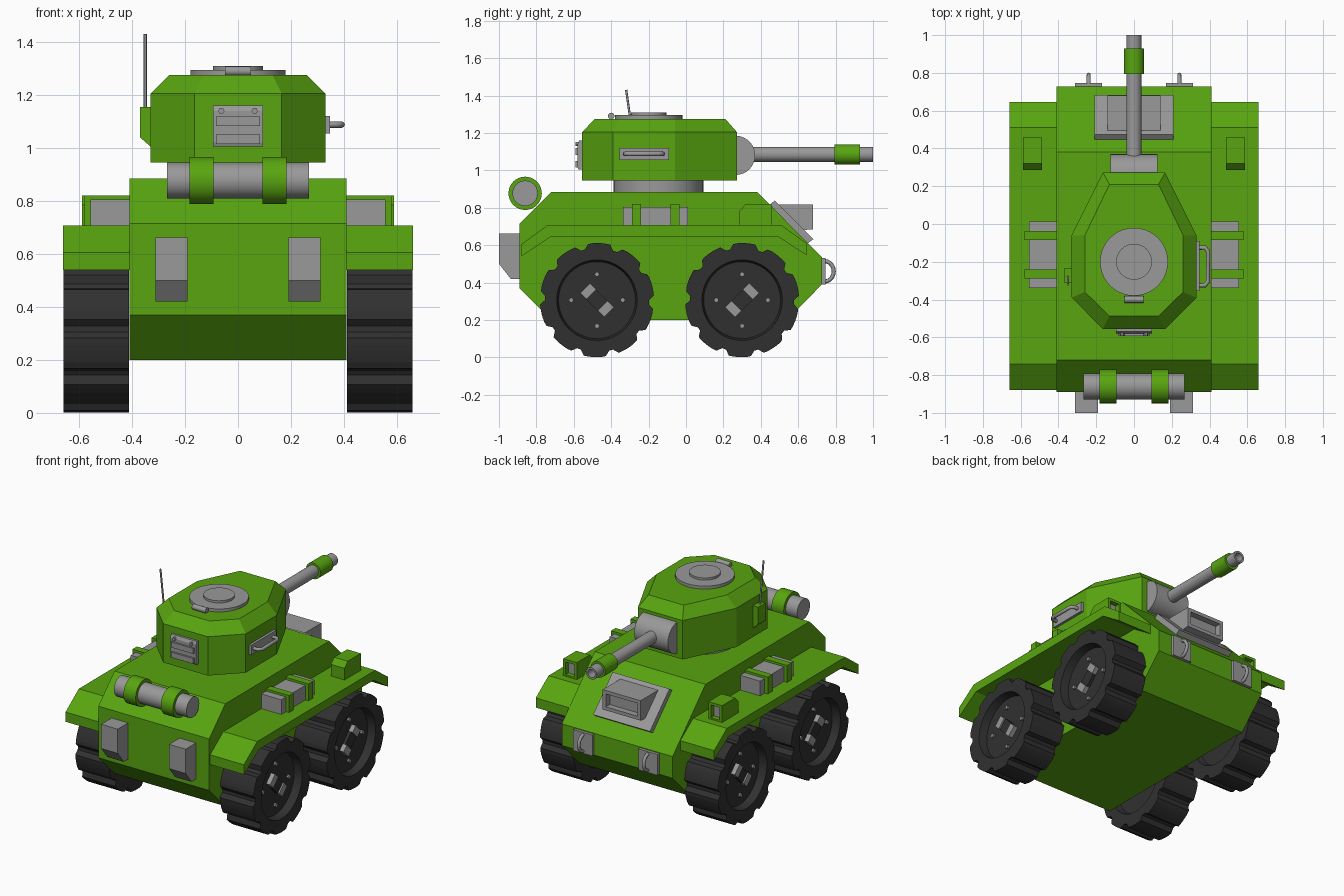
import bpy, bmesh, math
from math import sin, cos, pi, radians
from mathutils import Vector

if "Cube" in bpy.data.objects:
    bpy.data.objects.remove(bpy.data.objects["Cube"])


def material(name, rgb):
    m = bpy.data.materials.new(name)
    m.diffuse_color = (*rgb, 1)
    m.use_nodes = True
    m.node_tree.nodes["Principled BSDF"].inputs["Base Color"].default_value = m.diffuse_color
    return m


GREEN = material("armour green", (0.098, 0.376, 0.005))
GREY = material("metal grey", (0.32, 0.32, 0.32))
DARK = material("rubber dark", (0.03, 0.03, 0.03))


def loft(name, loops, mat, smooth=False):
    """Skin a list of equal-length 3D loops and cap both ends."""
    bm = bmesh.new()
    vs = [[bm.verts.new(p) for p in loop] for loop in loops]
    n = len(vs[0])
    for a, b in zip(vs, vs[1:]):
        for i in range(n):
            j = (i + 1) % n
            bm.faces.new((a[i], a[j], b[j], b[i]))
    bm.faces.new(vs[0])
    bm.faces.new(vs[-1])
    bmesh.ops.recalc_face_normals(bm, faces=bm.faces)
    me = bpy.data.meshes.new(name)
    bm.to_mesh(me)
    bm.free()
    me.materials.append(mat)
    if smooth:
        me.polygons.foreach_set("use_smooth", [True] * len(me.polygons))
        me.set_sharp_from_angle(angle=radians(35))
    ob = bpy.data.objects.new(name, me)
    bpy.context.collection.objects.link(ob)
    return ob


def place(axis, a, u, v):
    return {"x": (a, u, v), "y": (u, a, v), "z": (u, v, a)}[axis]


def prism(name, axis, pts, a, b, mat):
    return loft(name, [[place(axis, t, u, v) for u, v in pts] for t in (a, b)], mat)


def box(name, x, y, z, mat):
    return prism(name, "z", [(x[0], y[0]), (x[1], y[0]), (x[1], y[1]), (x[0], y[1])], *z, mat)


def lathe(name, axis, cu, cv, profile, mat, n=32):
    loops = [[place(axis, a, cu + r * cos(2 * pi * i / n), cv + r * sin(2 * pi * i / n))
              for i in range(n)] for a, r in profile]
    return loft(name, loops, mat, n > 8)


def tube(name, pts, r, mat):
    cu = bpy.data.curves.new(name, "CURVE")
    cu.dimensions = "3D"
    cu.bevel_depth, cu.bevel_resolution, cu.use_fill_caps = r, 2, True
    sp = cu.splines.new("POLY")
    sp.points.add(len(pts) - 1)
    for p, q in zip(sp.points, pts):
        p.co = (*q, 1)
    cu.materials.append(mat)
    ob = bpy.data.objects.new(name, cu)
    bpy.context.collection.objects.link(ob)


def recess_front(ob, rim, depth, mat):
    """Sink a rectangular recess into the +y face."""
    me = ob.data
    me.materials.append(mat)
    bm = bmesh.new()
    bm.from_mesh(me)
    f = max(bm.faces, key=lambda f: f.normal.y)
    bmesh.ops.inset_individual(bm, faces=[f], thickness=rim)
    bmesh.ops.inset_individual(bm, faces=[f], thickness=0.001, depth=-depth)
    f.material_index = 1
    bm.to_mesh(me)
    bm.free()


# Hull
prism("hull", "x", [(-0.72, 0.2), (-0.89, 0.37), (-0.89, 0.715), (-0.72, 0.885), (0.38, 0.885),
                    (0.727, 0.535), (0.727, 0.39), (0.54, 0.2)], -0.41, 0.41, GREEN)

# Turret
def plan(x, yf, ym, yr, yb, z):
    right = [(x / 2, yf, z), (x, ym, z), (x, yr, z), (x / 2, yb, z)]
    return right + [(-p[0], p[1], z) for p in reversed(right)]

outer = (0.33, 0.272, -0.06, -0.39, -0.555)
loft("turret", [plan(*outer, 0.945), plan(*outer, 1.205),
                plan(0.26, 0.21, -0.06, -0.36, -0.487, 1.275)], GREEN)
lathe("turret_ring", "z", 0, -0.147, [(0.87, 0.24), (0.95, 0.24)], GREY, 40)

# Gun
lathe("mantlet", "x", 0.265, 1.08, [(-0.125, 0.105), (0.125, 0.105)], GREY)
lathe("gun_barrel", "y", 0, 1.085, [(0.3, 0.04), (1.0, 0.04), (1.0, 0.027), (0.85, 0.027)], GREY, 24)
lathe("muzzle_sleeve", "y", 0, 1.085, [(0.795, 0.054), (0.93, 0.054)], GREEN, 24)

# Roof hatch and hinge
lathe("hatch_ring", "z", 0, -0.2, [(1.27, 0.18), (1.295, 0.18)], GREY, 40)
lathe("hatch_lid", "z", 0, -0.2, [(1.29, 0.095), (1.31, 0.095)], GREY)
lathe("hatch_hinge", "x", -0.4, 1.29, [(-0.05, 0.018), (0.05, 0.018)], GREY, 12)

# Antenna
prism("antenna_box", "y", [(-0.32, 1.155), (-0.37, 1.155), (-0.37, 1.04), (-0.33, 1.005), (-0.32, 1.005)],
      -0.31, -0.235, GREEN)
tube("antenna", [(-0.35, -0.28, 1.15), (-0.35, -0.32, 1.43)], 0.006, GREY)

# Vent plate at turret rear
prism("vent_plate", "x", [(-0.55, 1.005), (-0.575, 1.005), (-0.58, 1.02), (-0.58, 1.14), (-0.57, 1.16),
                          (-0.55, 1.16)], -0.095, 0.095, GREY)
for z in (1.033, 1.1):
    box("vent_slat", (-0.083, 0.083), (-0.592, -0.575), (z - 0.018, z + 0.018), GREY)
for x in (-0.063, 0.063):
    lathe("vent_bolt", "y", x, 1.14, [(-0.592, 0.012), (-0.575, 0.012)], GREY, 6)

# Turret side handle
box("handle_plate", (0.325, 0.347), (-0.355, -0.09), (1.055, 1.12), GREY)
tube("side_handle", [(0.34, -0.325, 1.088), (0.375, -0.325, 1.088), (0.392, -0.305, 1.088),
                     (0.392, -0.145, 1.088), (0.375, -0.125, 1.088), (0.34, -0.125, 1.088)], 0.012, GREY)

# Rolled bundle at hull rear
lathe("rear_roll", "x", -0.86, 0.877, [(-0.268, 0.068), (0.268, 0.068)], GREY)
for x in (-0.138, 0.138):
    lathe("roll_strap", "x", -0.86, 0.877, [(x - 0.045, 0.089), (x + 0.045, 0.089)], GREEN)

# Driver hatch plate lying on the sloped nose, with visor box
prism("driver_plate", "x", [(0.445, 0.815), (0.475, 0.838), (0.682, 0.632), (0.65, 0.61)], -0.21, 0.21, GREY)
visor = prism("driver_visor", "x", [(0.49, 0.818), (0.68, 0.818), (0.68, 0.685), (0.62, 0.68)],
              -0.14, 0.14, GREY)
recess_front(visor, 0.033, 0.04, GREY)

# Wheel: toothed tyre with recessed rim
TEETH, STEP = 10, 8
def ring(x, cy, cz, rad):
    n = TEETH * STEP
    return [(x, cy + rad(i) * cos(2 * pi * (i + 1) / n), cz + rad(i) * sin(2 * pi * (i + 1) / n))
            for i in range(n)]

def tread(i):
    return (0.305, 0.305, 0.305, 0.305, 0.305, 0.303, 0.278, 0.278)[i % STEP]

def wheel(s, label, cy, slant):
    cz = 0.306
    spec = [(0.45, lambda i: 0.2), (0.412, lambda i: 0.215), (0.412, tread), (0.658, tread),
            (0.658, lambda i: 0.215), (0.605, lambda i: 0.205)]
    loft(label + "_wheel", [ring(s * x, cy, cz, r) for x, r in spec], DARK)
    d = Vector((slant, 1)).normalized()
    e = Vector((-d.y, d.x))

    def hub(name, off, along, across, x1, mat):
        c = Vector((cy, cz)) + d * off
        prism(name, "x", [tuple(c + d * along * i + e * across * j)
                          for i, j in ((-1, -1), (1, -1), (1, 1), (-1, 1))], s * 0.59, s * x1, mat)

    hub(label + "_hub", 0, 0.045, 0.038, 0.625, DARK)
    for k in (-1, 1):
        hub(label + "_hub_block", k * 0.067, 0.024, 0.037, 0.635, GREY)
    for k in range(4):
        lathe(label + "_wheel_bolt", "x", cy + 0.138 * cos(k * pi / 2), cz + 0.138 * sin(k * pi / 2),
              [(s * 0.59, 0.013), (s * 0.62, 0.013)], GREY, 8)


# Everything repeated on both sides
for s, side in ((-1, "left"), (1, "right")):
    prism(side + "_fender", "x", [(-0.88, 0.605), (-0.74, 0.707), (0.51, 0.707), (0.645, 0.61), (0.645, 0.545),
                                  (0.49, 0.647), (-0.72, 0.647), (-0.88, 0.54)], s * 0.40, s * 0.66, GREEN)
    wheel(s, side + "_rear", -0.476, -1)
    wheel(s, side + "_front", 0.3, 1)
    # Strapped stowage box
    box(side + "_stowage", (s * 0.40, s * 0.557), (-0.338, 0.012), (0.70, 0.805), GREY)
    for y in (-0.264, -0.06):
        box(side + "_stowage_strap", (s * 0.40, s * 0.58), (y - 0.024, y + 0.024), (0.70, 0.82), GREEN)
    # Headlight
    lamp = prism(side + "_headlight", "x", [(0.287, 0.70), (0.287, 0.785), (0.32, 0.82), (0.458, 0.82),
                                            (0.458, 0.70)], s * 0.487, s * 0.588, GREEN)
    recess_front(lamp, 0.025, 0.03, GREY)
    # Rear exhaust box
    prism(side + "_rear_box", "x", [(-0.88, 0.662), (-1.0, 0.662), (-1.0, 0.5), (-0.937, 0.42), (-0.88, 0.42)],
          s * 0.19, s * 0.312, GREY)
    # Tow plate and ring
    box(side + "_tow_plate", (s * 0.17, s * 0.312), (0.72, 0.747), (0.39, 0.53), GREY)
    tube(side + "_tow_ring", [(s * 0.24, 0.74 + 0.05 * cos(a), 0.46 + 0.055 * sin(a))
                              for a in (radians(t) for t in range(-90, 91, 18))], 0.011, GREY)
